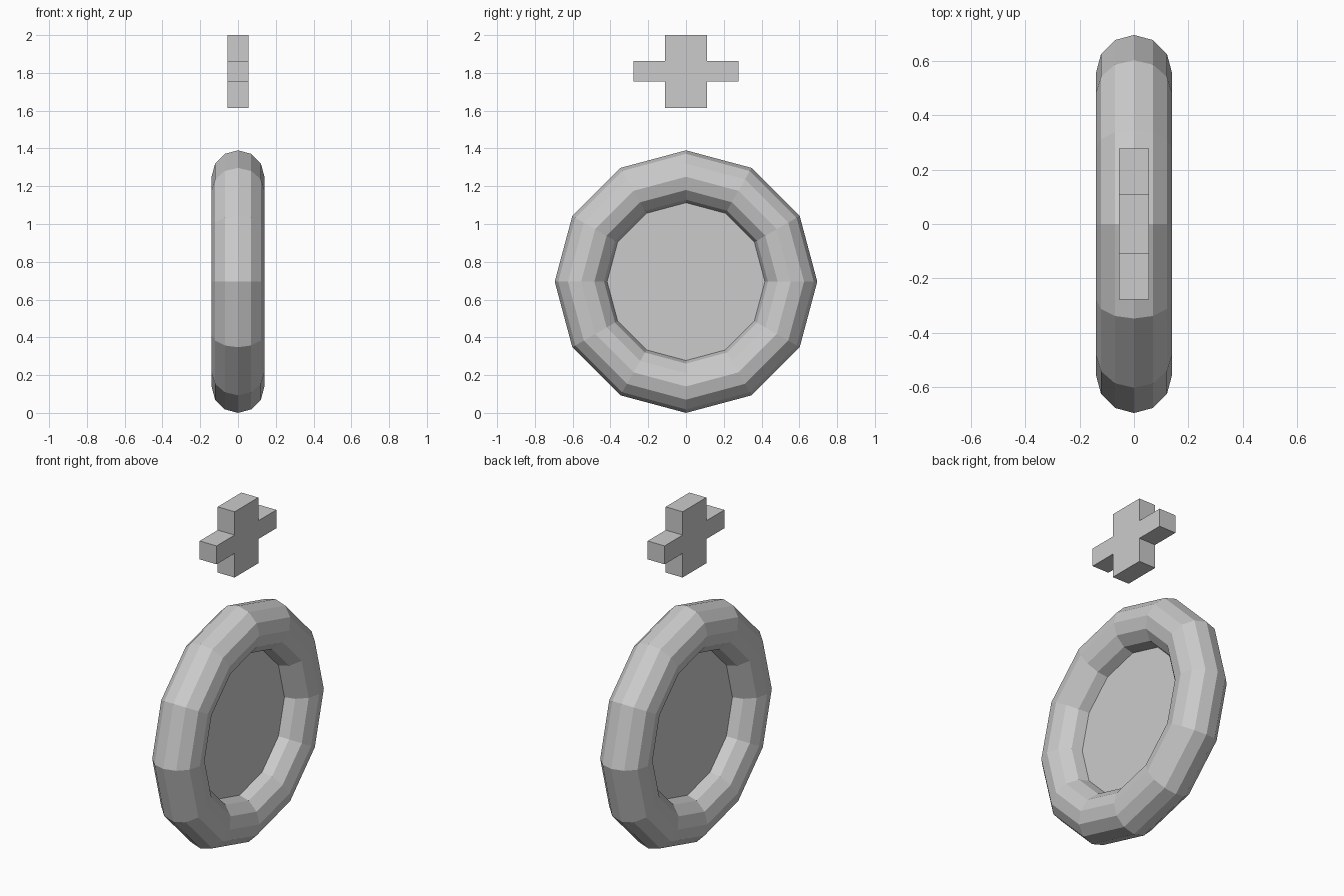
import bpy, bmesh, math

if "Cube" in bpy.data.objects:
    bpy.data.objects.remove(bpy.data.objects["Cube"])

CZ = 0.695  # height of the ring centre

# Ring: low-poly torus facing along x
bpy.ops.mesh.primitive_torus_add(
    major_segments=12, minor_segments=12, major_radius=0.555, minor_radius=0.14,
    location=(0, 0, CZ), rotation=(0, math.pi / 2, 0))
bpy.context.object.name = "ring"

# Thin panel filling the ring
bpy.ops.mesh.primitive_cylinder_add(
    vertices=12, radius=0.43, depth=0.02,
    location=(0, 0, CZ), rotation=(0, math.pi / 2, 0))
panel = bpy.context.object
panel.name = "centre_panel"
panel.rotation_euler = (0, math.pi / 2, 0)

# Floating cross: outline in the yz plane, extruded along x
a, b, t = 0.11, 0.278, 0.055
z0, z1, z2, z3 = 1.613, 1.755, 1.863, 2.0
right = [(a, z0), (a, z1), (b, z1), (b, z2), (a, z2), (a, z3)]
outline = right + [(-y, z) for y, z in reversed(right)]
bm = bmesh.new()
face = bm.faces.new([bm.verts.new((-t, y, z)) for y, z in outline])
new = bmesh.ops.extrude_face_region(bm, geom=[face])["geom"]
bmesh.ops.translate(bm, vec=(2 * t, 0, 0),
                    verts=[g for g in new if isinstance(g, bmesh.types.BMVert)])
bmesh.ops.recalc_face_normals(bm, faces=bm.faces)
mesh = bpy.data.meshes.new("cross")
bm.to_mesh(mesh)
bm.free()
bpy.context.collection.objects.link(bpy.data.objects.new("cross", mesh))
